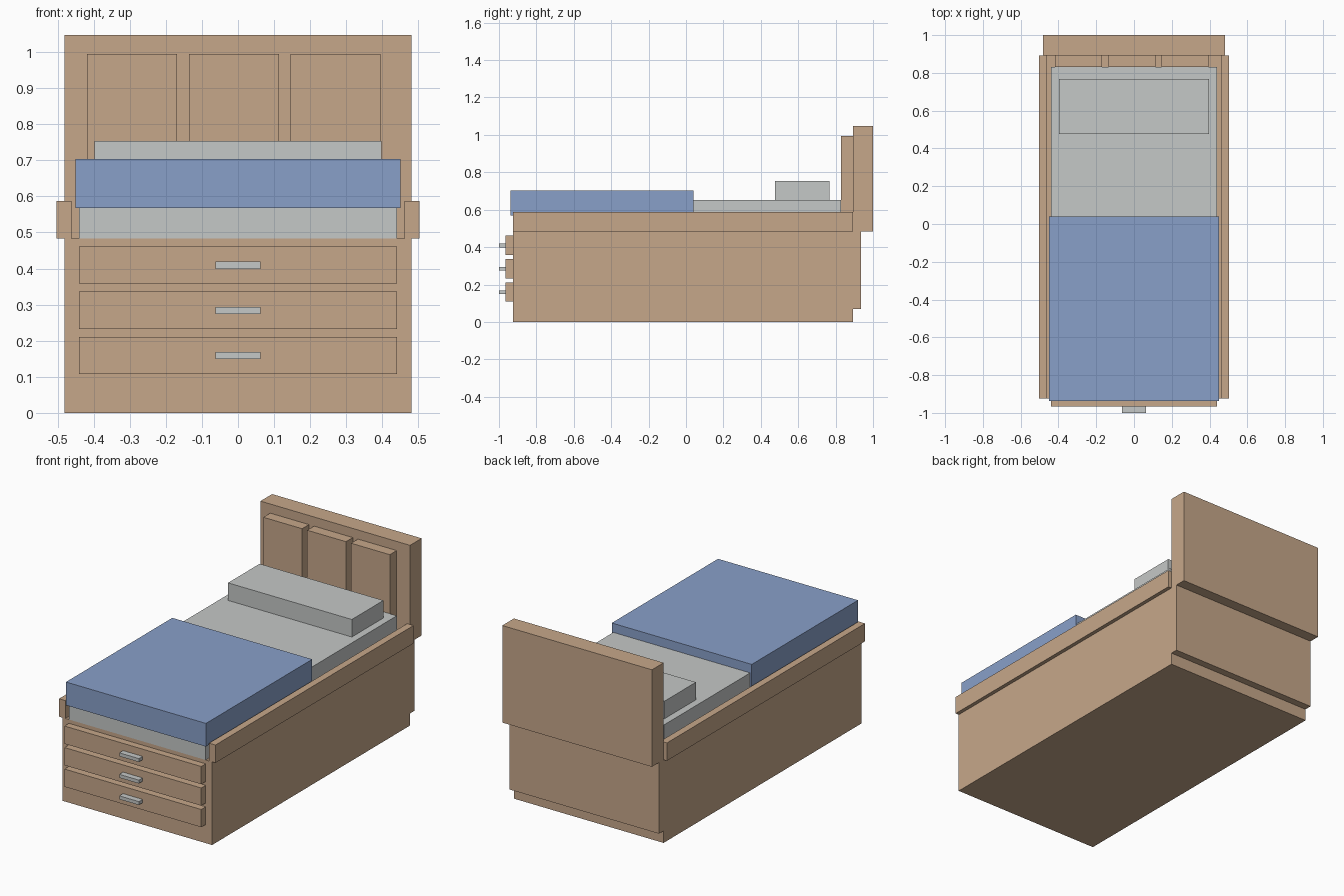
import bpy
import bmesh

if "Cube" in bpy.data.objects:
    bpy.data.objects.remove(bpy.data.objects["Cube"])


def material(name, rgb):
    # sRGB 0-255 to linear diffuse colour
    lin = [((c / 255 + 0.055) / 1.055) ** 2.4 for c in rgb]
    m = bpy.data.materials.new(name)
    m.diffuse_color = (*lin, 1)
    m.use_nodes = True
    m.node_tree.nodes["Principled BSDF"].inputs["Base Color"].default_value = m.diffuse_color
    return m


wood = material("light_wood", (198, 167, 138))
grey = material("pale_grey", (197, 200, 199))
blue = material("soft_blue", (137, 160, 201))


def box(name, mat, x, y, z):
    """Box from (min, max) ranges on each axis."""
    bm = bmesh.new()
    bmesh.ops.create_cube(bm, size=1)
    for v in bm.verts:
        v.co = [r[0] if c < 0 else r[1] for c, r in zip(v.co, (x, y, z))]
    mesh = bpy.data.meshes.new(name)
    bm.to_mesh(mesh)
    bm.free()
    mesh.materials.append(mat)
    ob = bpy.data.objects.new(name, mesh)
    bpy.context.collection.objects.link(ob)
    return ob


FRONT, BACK, DECK = -0.925, 0.893, 0.483

# Base cabinet and the raised board on its back
box("base", wood, (-0.481, 0.481), (FRONT, BACK), (0, DECK))
box("back_board", wood, (-0.481, 0.481), (BACK, 0.936), (0.07, DECK))

# Headboard with three raised panels
box("headboard", wood, (-0.481, 0.481), (BACK, 1.0), (DECK, 1.047))
for i in range(3):
    x = -0.418 + i * 0.282
    box(f"headboard_panel_{i + 1}", wood, (x, x + 0.249), (0.83, BACK), (DECK, 0.994))

# Side rails
for name, s in (("left_rail", -1), ("right_rail", 1)):
    box(name, wood, sorted((s * 0.462, s * 0.503)), (FRONT, BACK), (DECK, 0.587))

# Bedding
box("mattress", grey, (-0.44, 0.44), (FRONT, 0.83), (DECK, 0.651))
box("pillow", grey, (-0.398, 0.398), (0.477, 0.767), (0.651, 0.753))
box("blanket", blue, (-0.45, 0.45), (-0.937, 0.039), (0.568, 0.703))

# Drawer fronts with handles
for i in range(3):
    z = 0.108 + i * 0.125
    box(f"drawer_{i + 1}", wood, (-0.44, 0.44), (-0.966, FRONT), (z, z + 0.103))
    box(f"drawer_handle_{i + 1}", grey, (-0.063, 0.063), (-1.0, -0.966),
        (z + 0.041, z + 0.061))
